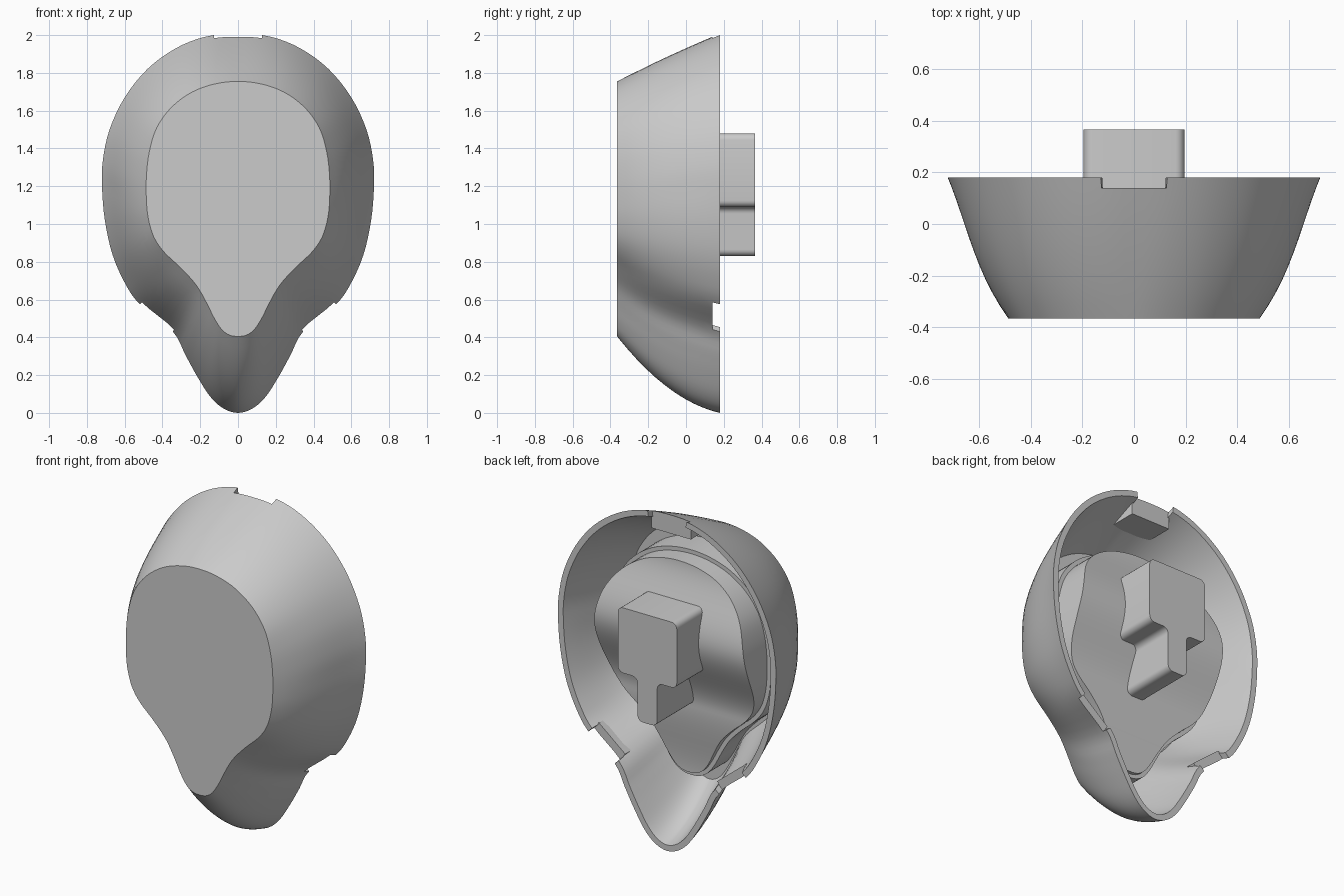
import bpy, bmesh, math
from mathutils import Vector, Matrix

cube = bpy.data.objects.get("Cube")
if cube:
    bpy.data.objects.remove(cube, do_unlink=True)

grey = bpy.data.materials.new("plain grey")
grey.use_nodes = True
grey.diffuse_color = (0.6, 0.6, 0.6, 1)
grey.node_tree.nodes["Principled BSDF"].inputs["Base Color"].default_value = (0.6, 0.6, 0.6, 1)

FRONT_Y, NOTCH_Y, BACK_Y, WALL = -0.365, 0.14, 0.18, 0.035

# Matching half outlines (x, z), from top centre to bottom tip
BACK = [(0, 2.008), (.17, 1.992), (.33, 1.93), (.48, 1.82), (.6, 1.67), (.68, 1.5),
        (.715, 1.34), (.72, 1.2), (.705, 1.02), (.665, .84), (.6, .69), (.52, .575),
        (.345, .43), (.28, .31), (.22, .2), (.15, .09), (.08, .025), (0, 0)]
FRONT = [(0, 1.755), (.12, 1.742), (.24, 1.7), (.35, 1.62), (.43, 1.51), (.47, 1.38),
         (.485, 1.25), (.485, 1.13), (.475, 1.03), (.445, .93), (.39, .85), (.3, .765),
         (.22, .675), (.165, .58), (.125, .5), (.085, .44), (.045, .412), (0, .405)]


def smooth_outline(half, steps=4):
    """Closed, mirrored smooth curve through a half outline."""
    p = [Vector(q) for q in half]
    flip = lambda q: Vector((-q.x, q.y))
    p = [flip(p[1])] + p + [flip(p[-2])]
    out = []
    for a, b, c, d in zip(p, p[1:], p[2:], p[3:]):
        for k in range(steps):
            t = k / steps
            out.append(0.5 * (2 * b + (c - a) * t + (2 * a - 5 * b + 4 * c - d) * t ** 2
                              + (3 * b - a - 3 * c + d) * t ** 3))
    out.append(p[-2])
    return out + [flip(q) for q in out[-2:0:-1]]


back_line, front_line = smooth_outline(BACK), smooth_outline(FRONT)
N = len(back_line)


def flare(i, t):
    """Side profile: nearly straight at the top, bulging at sides and bottom."""
    u = 2 * min(i, N - i) / N
    side = 0.41
    bulge = 0.1 + 0.6 * min(1, u / side)
    skew = u / side if u < side else (1 - u) / (1 - side)
    return t + bulge * t * (1 - t) * (1 - skew * t)


def ring(y, inset=0.0):
    """Cross-section of the flared body, shrunk inward by inset."""
    t = (y - FRONT_Y) / (BACK_Y - FRONT_Y)
    flat = [f.lerp(b, flare(i, t)) for i, (f, b) in enumerate(zip(front_line, back_line))]
    pts = []
    for i, q in enumerate(flat):
        d = (flat[(i + 1) % N] - flat[i - 1]).normalized()
        pts.append(Vector((q.x + d.y * inset, y, q.y - d.x * inset)))
    return pts


def finish(name, bm, smooth=True):
    bmesh.ops.recalc_face_normals(bm, faces=bm.faces)
    mesh = bpy.data.meshes.new(name)
    bm.to_mesh(mesh)
    bm.free()
    mesh.materials.append(grey)
    ob = bpy.data.objects.new(name, mesh)
    bpy.context.collection.objects.link(ob)
    bpy.ops.object.select_all(action='DESELECT')
    ob.select_set(True)
    bpy.context.view_layer.objects.active = ob
    if smooth:
        bpy.ops.object.shade_smooth_by_angle(angle=math.radians(30))
    return ob


def add_ring(bm, pts):
    return [bm.verts.new(p) for p in pts]


def bridge(bm, r, s, columns=range(N)):
    for i in columns:
        j = (i + 1) % N
        bm.faces.new((r[i], r[j], s[j], s[i]))


def add_loft(bm, rings):
    """Side walls through the rings, closed at the first one."""
    rows = [add_ring(bm, r) for r in rings]
    for r, s in zip(rows, rows[1:]):
        bridge(bm, r, s)
    bm.faces.new(rows[0])
    return rows[-1]


def loft(name, rings):
    bm = bmesh.new()
    bm.faces.new(add_loft(bm, rings))
    return finish(name, bm)


# Hollow flared shell; the rim is raised except in three notches
levels = [FRONT_Y + (NOTCH_Y - FRONT_Y) * k / 10 for k in range(11)]
TOP_EDGE, SIDE_START, SIDE_END = 3, 44, 48
raised = [range(TOP_EDGE, SIDE_START), range(SIDE_END, N - SIDE_END),
          range(N - SIDE_START, N - TOP_EDGE)]
bm = bmesh.new()
outer = add_loft(bm, [ring(y) for y in levels])
inner = add_loft(bm, [ring(y, WALL) for y in levels[1:]])
outer_rim = add_ring(bm, ring(BACK_Y))
inner_rim = add_ring(bm, ring(BACK_Y, WALL))
for span in raised:
    bridge(bm, outer, outer_rim, span)
    bridge(bm, outer_rim, inner_rim, span)
    bridge(bm, inner_rim, inner, span)
    for i in (span.start, span.stop):
        bm.faces.new((outer[i], outer_rim[i], inner_rim[i], inner[i]))
bridge(bm, outer, inner, [i for i in range(N) if not any(i in s for s in raised)])
bmesh.ops.delete(bm, geom=[v for v in bm.verts if not v.link_faces], context='VERTS')
finish("shell", bm)

# A tab behind each notch, trimmed to stay inside the shell
tab_limit = loft("tab_limit", [ring(y, 0.01) for y in levels + [BACK_Y]])


def side_turn(s):
    return Matrix.Translation((s * 0.432, 0, 0.502)) @ Matrix.Rotation(s * math.radians(141), 4, 'Y')


spots = [("top", Matrix.Translation((0, 0, 2)), 0.13, 0.12),
         ("left", side_turn(1), 0.112, 0.065),
         ("right", side_turn(-1), 0.112, 0.065)]
for label, turn, half, deep in spots:
    low, high = Vector((-half, -0.15, -deep)), Vector((half, NOTCH_Y, 0.1))
    bm = bmesh.new()
    bmesh.ops.create_cube(bm, size=1)
    for v in bm.verts:
        v.co = (low + high) / 2 + v.co * (high - low)
    bm.transform(turn)
    tab = finish(label + "_tab", bm, False)
    mod = tab.modifiers.new("trim", 'BOOLEAN')
    mod.object, mod.operation, mod.solver = tab_limit, 'INTERSECT', 'EXACT'
    bpy.ops.object.modifier_apply(modifier=mod.name)
bpy.data.objects.remove(tab_limit, do_unlink=True)

# Floor inside the shell
loft("floor", [ring(-0.33, 0.02), ring(-0.22, 0.02)])


# Stepped inner pad, slightly shorter than the front face
def pad_ring(y, grow):
    return [Vector((p.x, y, 0.4 + (p.z - 0.4) * 0.94)) for p in ring(FRONT_Y, -grow)]


loft("pad_step", [pad_ring(-0.25, 0.04), pad_ring(-0.05, 0.04)])

# Curved back surface of the pad: height z, depth y
WAVE = [(0.38, -0.03), (0.83, 0.02), (1.28, 0.16), (1.7, 0.06)]


def wave(z):
    for (z0, y0), (z1, y1) in zip(WAVE, WAVE[1:]):
        if z <= z1:
            t = max(0, (z - z0) / (z1 - z0))
            return y0 + (y1 - y0) * t * t * (3 - 2 * t)
    return WAVE[-1][1]


bm = bmesh.new()
base = pad_ring(-0.2, 0.015)
top = add_loft(bm, [base, [Vector((p.x, wave(p.z), p.z)) for p in base]])
for i in range(N // 2):
    strip = (top[i], top[i + 1], top[(N - i - 1) % N], top[(N - i) % N])
    bm.faces.new(list(dict.fromkeys(strip)))
finish("inner_pad", bm)

# T-shaped mounting post with rounded corners
bm = bmesh.new()
half_t = [(0.195, 1.48), (0.195, 1.09), (0.065, 1.09), (0.065, 0.83)]
outline = half_t + [(-x, z) for x, z in reversed(half_t)]
face = bm.faces.new([bm.verts.new((x, -0.1, z)) for x, z in outline])
moved = bmesh.ops.extrude_face_region(bm, geom=[face])["geom"]
bmesh.ops.translate(bm, vec=(0, 0.465, 0),
                    verts=[g for g in moved if isinstance(g, bmesh.types.BMVert)])
long_edges = [e for e in bm.edges if abs(e.verts[0].co.y - e.verts[1].co.y) > 0.1]
bmesh.ops.bevel(bm, geom=long_edges, offset=0.035, segments=5, profile=0.5, affect='EDGES')
finish("mounting_post", bm)
